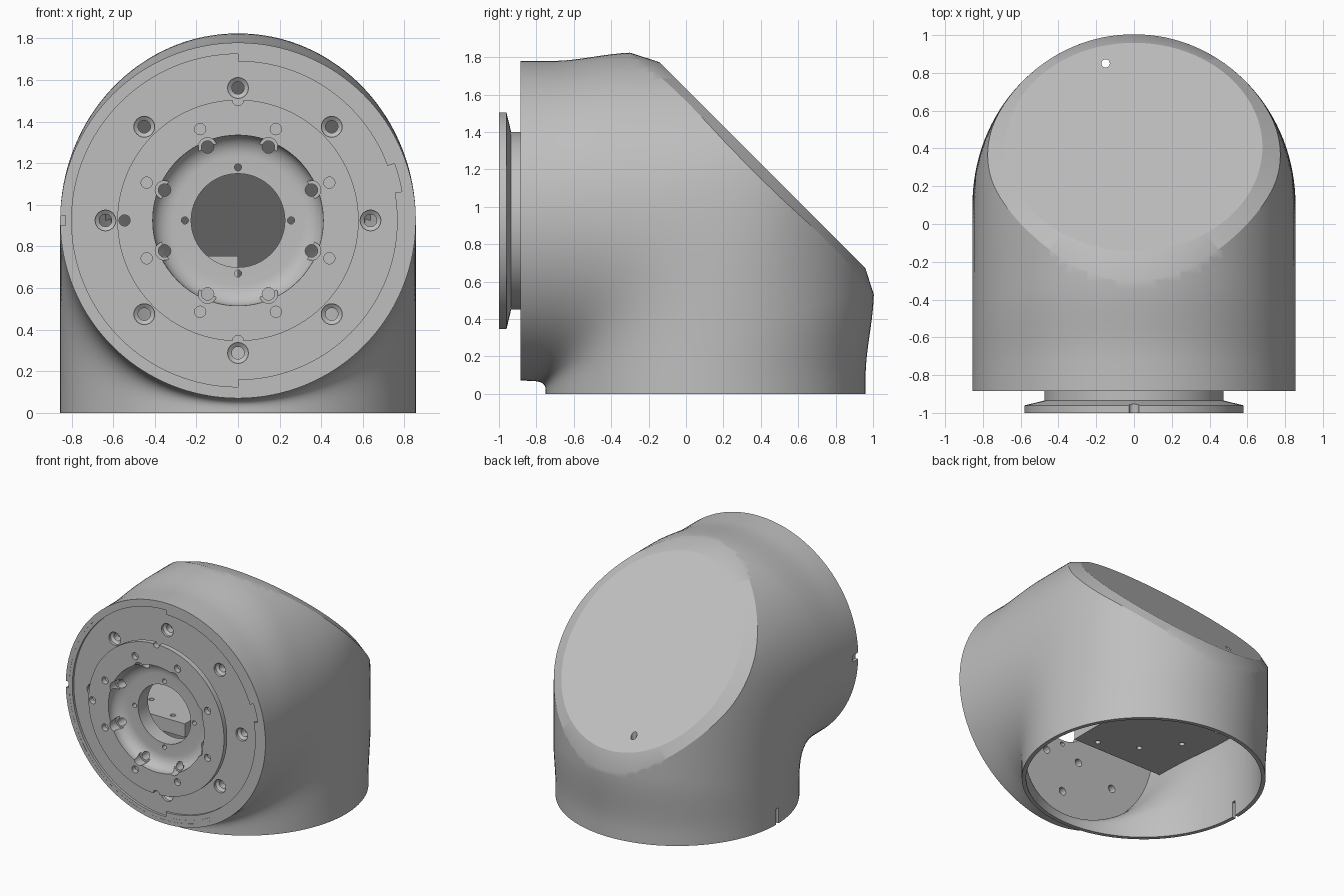
import bpy, bmesh
from math import sin, cos, pi, sqrt, radians
from mathutils import Matrix, Vector

if "Cube" in bpy.data.objects:
    bpy.data.objects.remove(bpy.data.objects["Cube"])

grey = bpy.data.materials.new("housing grey")
grey.use_nodes = True
COLOUR = (0.52, 0.52, 0.52, 1)
grey.diffuse_color = COLOUR
grey.node_tree.nodes["Principled BSDF"].inputs["Base Color"].default_value = COLOUR

AXIS_Z = 0.925    # height of the front bore axis
AXIS_Y = 0.105    # position of the vertical bore axis
FRONT = -0.885    # front rim plane


def finish(name, bm):
    bmesh.ops.remove_doubles(bm, verts=bm.verts[:], dist=1e-5)
    bmesh.ops.recalc_face_normals(bm, faces=bm.faces[:])
    mesh = bpy.data.meshes.new(name)
    bm.to_mesh(mesh)
    bm.free()
    mesh.materials.append(grey)
    obj = bpy.data.objects.new(name, mesh)
    bpy.context.collection.objects.link(obj)
    return obj


def skin(bm, rings, closed=False):
    """Bridge rings of points; cap both ends unless the rings close on themselves."""
    loops = [[bm.verts.new(p) for p in ring] for ring in rings]
    pairs = list(zip(loops, loops[1:]))
    if closed:
        pairs.append((loops[-1], loops[0]))
    else:
        bm.faces.new(loops[0])
        bm.faces.new(loops[-1])
    n = len(loops[0])
    for a, b in pairs:
        for i in range(n):
            j = (i + 1) % n
            bm.faces.new((a[i], a[j], b[j], b[i]))


def lathe(bm, profile, x=0, z=AXIS_Z, steps=32, closed=False):
    """Revolve (radius, y) points about an axis parallel to y."""
    turn = [2 * pi * i / steps for i in range(steps)]
    skin(bm, [[(x + r * cos(t), y, z + r * sin(t)) for t in turn]
              for r, y in profile], closed)


def block(bm, lo, hi):
    lo, hi = Vector(lo), Vector(hi)
    m = Matrix.Translation((lo + hi) / 2) @ Matrix.Diagonal((*(hi - lo), 1))
    bmesh.ops.create_cube(bm, size=1, matrix=m)


def boolean(obj, cutter, operation="DIFFERENCE", keep=False):
    mod = obj.modifiers.new("cut", "BOOLEAN")
    mod.operation, mod.solver, mod.object = operation, "EXACT", cutter
    bpy.context.view_layer.objects.active = obj
    bpy.ops.object.modifier_apply(modifier=mod.name)
    cutter.hide_render = True
    if not keep:
        bpy.data.objects.remove(cutter)


def ramp(v, lo, hi):
    t = max(0, min(1, (v - lo) / (hi - lo)))
    return t * t * (3 - 2 * t)


def elbow(name, radius, flare, slope_limit, overshoot=0):
    """Two crossing tubes blended by sections that swing about the inner corner."""
    rings = []
    steps, around = 60, 128
    for k in range(steps + 1):
        th = pi / 2 * k / steps
        c, s = cos(th), sin(th)
        ring = []
        for i in range(around):
            t = 2 * pi * i / around
            side = sin(t)
            up = max(side, 0)
            a = AXIS_Z + radius * side + flare * up * ramp(th, 0.1, 0.33)
            b = AXIS_Y - FRONT + radius * side + flare * up * ramp(pi / 2 - th, 0.05, 0.29)
            p = 4 + 4 * min(1, 2 * up)
            r = ((c / a) ** p + (s / b) ** p) ** (-1 / p)
            r = min(r, (slope_limit - FRONT) / (c + s))
            ring.append(Vector((radius * cos(t), FRONT + r * s, r * c)))
        rings.append(ring)
    if overshoot:
        rings.insert(0, [p - Vector((0, overshoot, 0)) for p in rings[0]])
        rings.append([p - Vector((0, 0, overshoot)) for p in rings[-1]])
    bm = bmesh.new()
    skin(bm, rings)
    return finish(name, bm)


# Elbow shell: outer form, sloped chamfered face, hollow inside
elbow_housing = elbow("elbow_housing", 0.855, 0.045, 9)
q = sqrt(0.5)
normal, along = Vector((0, q, q)), Vector((0, q, -q))
place = Matrix((Vector((1, 0, 0)), along, normal)).transposed().to_4x4()
place.translation = normal * (1.63 * q - 1.2) - along * 0.576
bm = bmesh.new()
bmesh.ops.create_cone(bm, cap_ends=True, segments=128, radius1=7, radius2=1, depth=2.4,
                      matrix=place @ Matrix.Diagonal((0.68, 0.78, 1, 1)))
boolean(elbow_housing, finish("slope_cutter", bm), "INTERSECT")
cavity = elbow("cavity_cutter", 0.825, 0, 1.57, 0.1)
boolean(elbow_housing, cavity, keep=True)

# Inner shelf fitted to the cavity on one side
bm = bmesh.new()
block(bm, (-0.9, -0.65, 0.65), (0, 1.1, 0.755))
inner_shelf = finish("inner_shelf", bm)
boolean(inner_shelf, cavity, "INTERSECT")

# Shelf screw holes around the vertical axis
bm = bmesh.new()
for k in range(6):
    t = radians(12.5 + 25 * k)
    bmesh.ops.create_cone(bm, cap_ends=True, segments=16, radius1=0.02, radius2=0.02, depth=0.4,
                          matrix=Matrix.Translation((-0.7 * sin(t), AXIS_Y - 0.7 * cos(t), 0.7)))
boolean(inner_shelf, finish("shelf_hole_cutter", bm))

# Vertical pin hole through the sloped face and shelf
for part in (elbow_housing, inner_shelf):
    bm = bmesh.new()
    bmesh.ops.create_cone(bm, cap_ends=True, segments=24, radius1=0.022, radius2=0.022, depth=1,
                          matrix=Matrix.Translation((-0.15, 0.85, 0.8)))
    boolean(part, finish("pin_hole_cutter", bm))

# Alignment slots in the lower and front rims
bm = bmesh.new()
block(bm, (-0.95, AXIS_Y - 0.015, -0.1), (-0.78, AXIS_Y + 0.015, 0.12))
block(bm, (-0.95, -1, AXIS_Z - 0.025), (-0.83, -0.82, AXIS_Z + 0.025))
boolean(elbow_housing, finish("slot_cutter", bm))

# Front flange with raised boss and rounded central recess
bm = bmesh.new()
recess = [(0.41 - 0.1 * (1 - cos(t)), -0.98 + 0.08 * sin(t))
          for t in (pi / 2 * i / 8 for i in range(9))]
lathe(bm, [(0.225, -0.78), (0.83, -0.78), (0.83, -0.884), (0.80, -0.884), (0.80, -0.865),
           (0.475, -0.865), (0.475, -0.935), (0.58, -0.96), (0.58, -1), (0.41, -1)]
      + recess + [(0.225, -0.9)], steps=128, closed=True)
front_flange = finish("front_flange", bm)


def ring_of_holes(name, count, distance, profile, start=0):
    bm = bmesh.new()
    for k in range(count):
        t = radians(start) + 2 * pi * k / count
        lathe(bm, profile, distance * cos(t), AXIS_Z + distance * sin(t), 24)
    boolean(front_flange, finish(name, bm))


def straight(r, depth):
    return [(r, -1.1), (r, depth)]


ring_of_holes("bolt_cutter", 8, 0.637,
              [(0.05, -1.1), (0.05, -0.845), (0.03, -0.83), (0.03, -0.7)])
ring_of_holes("inner_bolt_cutter", 8, 0.382,
              [(0.045, -1.1), (0.045, -0.925), (0.03, -0.925), (0.03, -0.7)], 22.5)
ring_of_holes("boss_hole_cutter", 8, 0.475, straight(0.027, -0.96), 22.5)
ring_of_holes("hub_hole_cutter", 4, 0.255, straight(0.017, -0.7))
ring_of_holes("dowel_cutter", 1, 0.545, straight(0.027, -0.7), 180)
ring_of_holes("boss_notch_cutter", 2, 0.578, straight(0.026, -0.9), 90)

# Raised locating rims on one half of the flange
locating_rims = []
for name, lo, hi in (("lower_locating_rim", -90, 10), ("upper_locating_rim", 20, 90)):
    bm = bmesh.new()
    rings = []
    for i in range(41):
        t = radians(lo + (hi - lo) * i / 40)
        rings.append([(r * cos(t), y, AXIS_Z + r * sin(t)) for r, y in
                      ((0.765, -0.86), (0.765, -0.883), (0.805, -0.883), (0.805, -0.86))])
    skin(bm, rings)
    locating_rims.append(finish(name, bm))

# Smooth curved walls while keeping machined edges crisp
bpy.ops.object.select_all(action="DESELECT")
for obj in (elbow_housing, inner_shelf, front_flange, *locating_rims):
    obj.select_set(True)
bpy.context.view_layer.objects.active = elbow_housing
bpy.ops.object.shade_smooth_by_angle(angle=radians(25))
